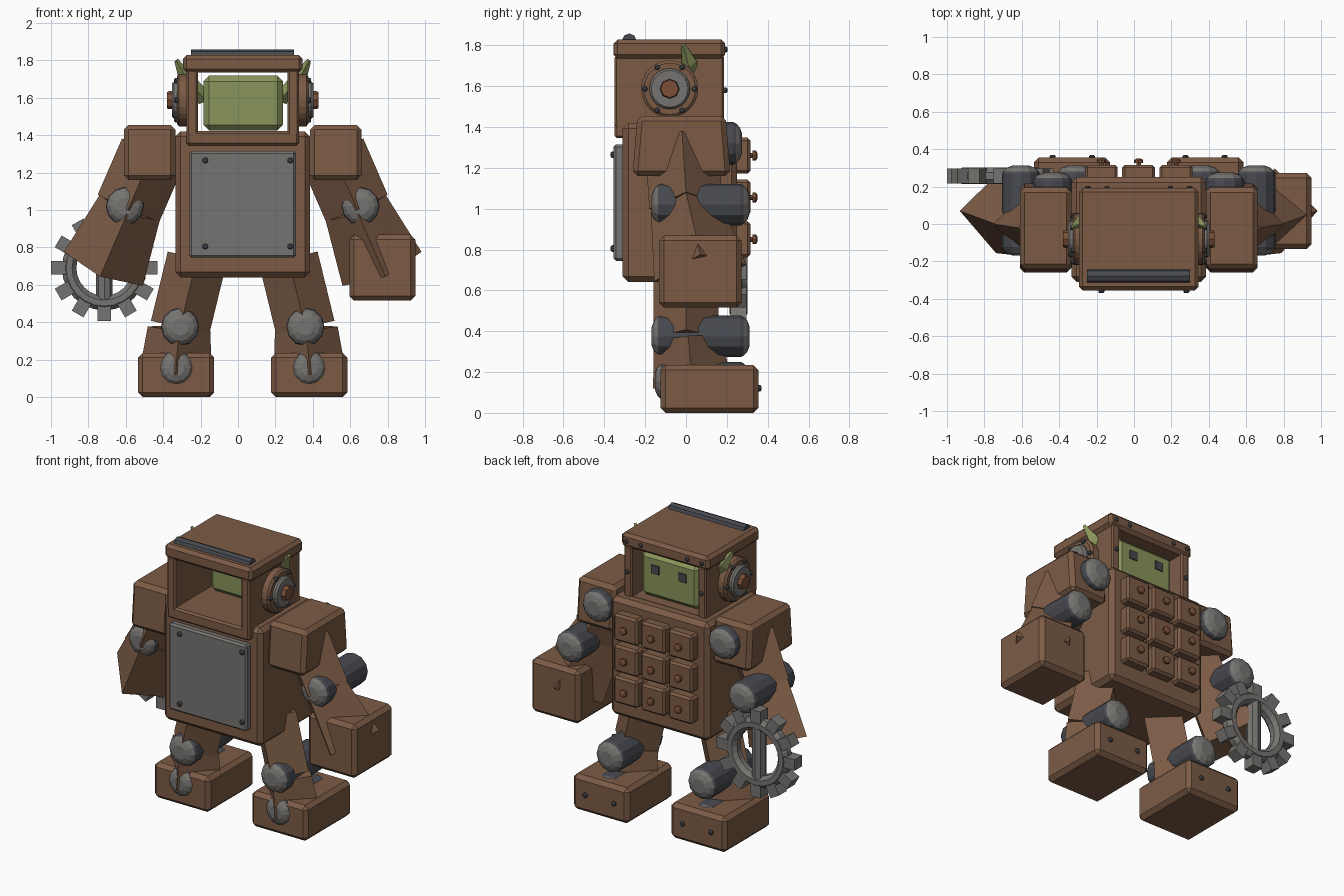
import bpy, bmesh, math
from mathutils import Vector, Matrix

cube = bpy.data.objects.get("Cube")
if cube:
    bpy.data.objects.remove(cube)


def material(name, rgb):
    m = bpy.data.materials.new(name)
    m.use_nodes = True
    m.diffuse_color = (*rgb, 1)
    m.node_tree.nodes["Principled BSDF"].inputs["Base Color"].default_value = (*rgb, 1)
    return m


BROWN = material("brown", (0.2, 0.105, 0.06))
COPPER = material("copper", (0.2, 0.08, 0.04))
GREY = material("steel grey", (0.18, 0.175, 0.165))
SLATE = material("dark slate", (0.065, 0.068, 0.08))
GREEN = material("green", (0.25, 0.3, 0.105))
CX = 0.025  # centre line of the body


def finish(name, bm, mats, bevel=0):
    bmesh.ops.recalc_face_normals(bm, faces=bm.faces[:])
    me = bpy.data.meshes.new(name)
    bm.to_mesh(me)
    bm.free()
    for m in mats:
        me.materials.append(m)
    ob = bpy.data.objects.new(name, me)
    bpy.context.collection.objects.link(ob)
    if bevel:
        mod = ob.modifiers.new("bevel", "BEVEL")
        mod.width = bevel
        mod.segments = 1
    return ob


def box(name, x, y, z, mat, bevel=0.02, top_y=1):
    """Box from ranges; top_y scales the depth of the top."""
    bm = bmesh.new()
    bmesh.ops.create_cube(bm, size=1)
    mid = [(a + b) / 2 for a, b in (x, y, z)]
    dim = [abs(b - a) for a, b in (x, y, z)]
    for v in bm.verts:
        if v.co.z > 0:
            v.co.y *= top_y
        v.co = Vector([m + d * c for m, d, c in zip(mid, dim, v.co)])
    return finish(name, bm, [mat], bevel)


def loft(name, rings, sides, mats, cap_bands=0):
    """Rings of (centre, radius); the outer cap_bands use the second material."""
    bm = bmesh.new()
    d = (Vector(rings[-1][0]) - Vector(rings[0][0])).normalized()
    ref = Vector((0, 0, 1)) if abs(d.y) > 0.9 else Vector((0, 1, 0))
    u = d.cross(ref).normalized()
    w = d.cross(u)
    loops = []
    for p, r in rings:
        angles = [math.tau * i / sides for i in range(sides)]
        loops.append([bm.verts.new(Vector(p) + r * (math.cos(a) * u + math.sin(a) * w)) for a in angles])
    bands = len(loops) - 1
    for k in range(bands):
        for i in range(sides):
            j = (i + 1) % sides
            f = bm.faces.new((loops[k][i], loops[k][j], loops[k + 1][j], loops[k + 1][i]))
            f.material_index = int(k < cap_bands or k >= bands - cap_bands)
    for loop in (loops[0], loops[-1]):
        bm.faces.new(loop).material_index = int(cap_bands > 0)
    return finish(name, bm, mats)


def rod(name, x, z, y0, y1, r):
    """Joint cylinder along y with domed steel ends."""
    ends = ((0, 0.45), (0.012, 0.75), (0.03, 0.93), (0.045, 1))
    rings = [((x, y0 + t, z), r * k) for t, k in ends]
    rings += [((x, y1 - t, z), r * k) for t, k in reversed(ends)]
    loft(name, rings, 12, [SLATE, GREY], 2)


def stud(name, p, axis, r, h, mat):
    """Small domed rivet or knob."""
    p, a = Vector(p), Vector(axis)
    loft(name, [(p - a * 0.01, r), (p + a * h * 0.55, r), (p + a * h, r * 0.55)], 8, [mat])


# torso with front plate
box("torso", (-0.335, 0.385), (-0.31, 0.25), (0.64, 1.42), BROWN, 0.028)
box("chest_plate", (-0.26, 0.31), (-0.355, -0.3), (0.745, 1.315), GREY, 0.012)
for x in (-0.175, 0.28):
    for z in (0.805, 1.265):
        stud("plate_rivet", (x, -0.355, z), (0, -1, 0), 0.016, 0.015, SLATE)

# drawers on the back
for i in (-1, 0, 1):
    for j in (-1, 0, 1):
        x, z = CX + i * 0.2, 1.055 + j * 0.205
        box("drawer", (x - 0.088, x + 0.088), (0.23, 0.315), (z - 0.088, z + 0.088), BROWN, 0.014)
        stud("drawer_stem", (x, 0.315, z), (0, 1, 0), 0.012, 0.02, COPPER)
        stud("drawer_knob", (x, 0.335, z), (0, 1, 0), 0.024, 0.014, COPPER)

# head casing, open at front and back
HY = (-0.35, 0.187)
box("head_floor", (CX - 0.3, CX + 0.3), HY, (1.345, 1.422), BROWN, 0.012)
box("head_lid", (CX - 0.32, CX + 0.32), (-0.355, 0.192), (1.735, 1.828), BROWN, 0.02)
for s in (-1, 1):
    box("head_wall", (CX + s * 0.24, CX + s * 0.3), HY, (1.4, 1.75), BROWN, 0.01)
    for dx, z in ((0.17, 1.78), (0.275, 1.78), (0.27, 1.58), (0.27, 1.4)):
        stud("head_rivet", (CX + s * dx, 0.19, z), (0, 1, 0), 0.014, 0.014, SLATE)
loft("lid_bar", [((CX - 0.275, -0.278, 1.822), 0.036), ((CX + 0.275, -0.278, 1.822), 0.036)], 8, [SLATE])

# face block, eyes and ears
box("face", (-0.185, 0.24), (-0.04, 0.14), (1.425, 1.718), GREEN, 0.03)
for s in (-1, 1):
    ex = CX + s * 0.1
    box("eye", (ex - 0.028, ex + 0.028), (0.138, 0.147), (1.592, 1.648), SLATE, 0)
    ear = [((CX + s * dx, y, z), r) for dx, y, z, r in
           ((0.2, 0.05, 1.59, 0.04), (0.31, 0.015, 1.715, 0.038), (0.355, -0.012, 1.8, 0.012))]
    loft("ear", ear, 4, [GREEN])

# round side plates on the head
for s in (-1, 1):
    def disc(name, d0, d1, r, mat, sides):
        e = d1 - 0.012
        pts = [(d0, r), (e, r), (d1, r * 0.9)]
        loft(name, [((CX + s * d, -0.08, 1.587), q) for d, q in pts], sides, [mat])
    disc("side_plate", 0.28, 0.352, 0.14, BROWN, 24)
    disc("side_ring", 0.34, 0.378, 0.1, GREY, 20)
    disc("side_knob", 0.36, 0.405, 0.048, COPPER, 8)
    for k in range(6):
        a = math.tau * k / 6
        p = (CX + s * 0.352, -0.08 + 0.122 * math.cos(a), 1.587 + 0.122 * math.sin(a))
        stud("side_rivet", p, (s, 0, 0), 0.014, 0.014, SLATE)

# arms and legs
for s in (-1, 1):
    side = "left" if s > 0 else "right"

    def X(d):
        return CX + s * d

    def limb(name, p, r, q, t):
        ends = [((X(p[0]), p[1], p[2]), r), ((X(q[0]), q[1], q[2]), t)]
        loft(side + name, ends, 4, [BROWN])

    box(side + "_shoulder", (X(0.36), X(0.635)), (-0.262, 0.218), (1.16, 1.455), BROWN, 0.025, 0.9)
    rod(side + "_shoulder_joint", X(0.46), 1.32, -0.2, 0.275, 0.105)
    limb("_upper_arm", (0.48, -0.02, 1.31), 0.18, (0.61, 0, 1.01), 0.18)
    rod(side + "_elbow", X(0.63), 1.02, -0.168, 0.312, 0.102)
    limb("_forearm", (0.605, 0, 1.01), 0.175, (0.745, 0.07, 0.685), 0.23)

    limb("_thigh", (0.245, 0, 0.74), 0.16, (0.335, 0, 0.37), 0.16)
    rod(side + "_knee", X(0.335), 0.375, -0.168, 0.312, 0.102)
    limb("_shin", (0.34, 0.01, 0.365), 0.168, (0.358, 0.03, 0.135), 0.192)
    rod(side + "_ankle", X(0.355), 0.155, -0.152, 0.312, 0.095)
    box(side + "_foot", (X(0.152), X(0.56)), (-0.125, 0.355), (0, 0.235), BROWN, 0.025)
    for d in (0.25, 0.46):
        stud("foot_rivet", (X(d), 0.355, 0.12), (0, 1, 0), 0.016, 0.015, SLATE)

# box hand on the left arm
box("left_hand", (0.595, 0.948), (-0.133, 0.272), (0.515, 0.868), BROWN, 0.025)

# gear hand on the right arm
G = Vector((-0.715, 0.257, 0.69))
bm = bmesh.new()
MAJOR, MINOR = 24, 8
grid = []
for i in range(MAJOR):
    a = math.tau * i / MAJOR
    ring = []
    for j in range(MINOR):
        b = math.tau * (j + 0.5) / MINOR
        r = 0.188 + 0.042 * math.cos(b)
        ring.append(bm.verts.new(G + Vector((r * math.cos(a), 0.048 * math.sin(b), r * math.sin(a)))))
    grid.append(ring)
for i in range(MAJOR):
    for j in range(MINOR):
        k, m = (i + 1) % MAJOR, (j + 1) % MINOR
        bm.faces.new((grid[i][j], grid[k][j], grid[k][m], grid[i][m]))
for i in range(12):
    turn = Matrix.Rotation(math.tau * i / 12, 4, "Y")
    size = Matrix.Diagonal((0.085, 0.08, 0.072, 1))
    place = Matrix.Translation(G) @ turn @ Matrix.Translation((0.242, 0, 0)) @ size
    bmesh.ops.create_cube(bm, size=1, matrix=place)
finish("right_gear_hand", bm, [GREY])
loft("gear_handle", [(G - Vector((0, 0, 0.19)), 0.045), (G + Vector((0, 0, 0.19)), 0.045)], 8, [GREY])
